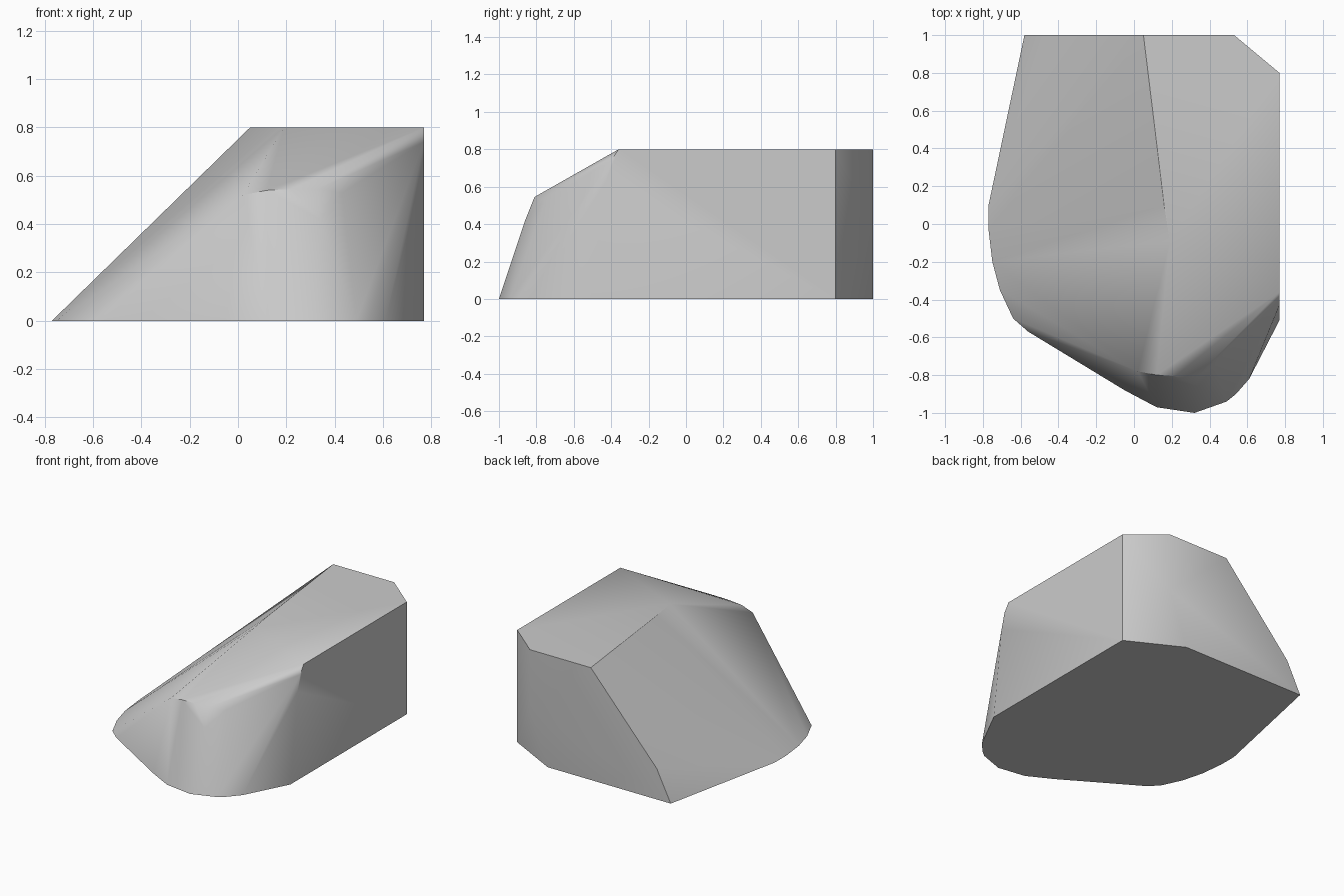
import bpy
import bmesh
import math

default_cube = bpy.data.objects.get("Cube")
if default_cube:
    bpy.data.objects.remove(default_cube, do_unlink=True)

HEIGHT = 0.8


def make_material(name, color):
    material = bpy.data.materials.new(name)
    material.use_nodes = True
    material.diffuse_color = color
    material.node_tree.nodes["Principled BSDF"].inputs["Base Color"].default_value = color
    return material


def at_height(outline, z):
    return [(x, y, z) for x, y in outline]


def hull_object(name, points, material, sharp_angle):
    """Wrap the points in a convex skin, merge flat areas and smooth the rest."""
    bm = bmesh.new()
    for point in points:
        bm.verts.new(point)
    result = bmesh.ops.convex_hull(bm, input=bm.verts)
    loose = {item for item in result["geom_interior"] + result["geom_unused"]
             if isinstance(item, bmesh.types.BMVert)}
    bmesh.ops.delete(bm, geom=list(loose), context="VERTS")
    bmesh.ops.dissolve_limit(bm, angle_limit=math.radians(0.5),
                             verts=bm.verts, edges=bm.edges)
    bmesh.ops.recalc_face_normals(bm, faces=bm.faces)
    mesh = bpy.data.meshes.new(name)
    bm.to_mesh(mesh)
    bm.free()
    mesh.materials.append(material)
    obj = bpy.data.objects.new(name, mesh)
    bpy.context.collection.objects.link(obj)
    bpy.ops.object.select_all(action="DESELECT")
    obj.select_set(True)
    bpy.context.view_layer.objects.active = obj
    bpy.ops.object.shade_smooth_by_angle(angle=math.radians(sharp_angle))
    return obj


# Footprint on the ground, from the back left corner round the nose
footprint = [
    (-0.58, 1), (-0.77, 0.1), (-0.77, -0.03), (-0.75, -0.2), (-0.71, -0.35),
    (-0.64, -0.5), (-0.56, -0.57), (-0.05, -0.88), (0.12, -0.97), (0.32, -1),
    (0.49, -0.94), (0.54, -0.9), (0.61, -0.82), (0.77, -0.51),
    (0.77, 0.8), (0.39, 1),
]

# Flat crown
crown = [(0.05, 1), (0.16, 0.1), (0.19, -0.09), (0.77, -0.36), (0.77, 0.8), (0.53, 1)]

# Brow where the front slope meets the nose
brow = [(0.02, -0.78, 0.52), (0.12, -0.8, 0.54), (0.22, -0.805, 0.545),
        (0.33, -0.81, 0.545), (0.43, -0.75, 0.53)]

# Bulges on the nose, the side and the back
bulges = [(0.34, -0.86, 0.42), (0.77, -0.4, 0.74), (0.77, -0.43, 0.63),
          (-0.47, 1, 0.22), (0.53, 1, 0.38)]

stone = make_material("stone grey", (0.6, 0.6, 0.6, 1))
hull_object("boulder", at_height(footprint, 0) + at_height(crown, HEIGHT) + brow + bulges,
            stone, 40)
